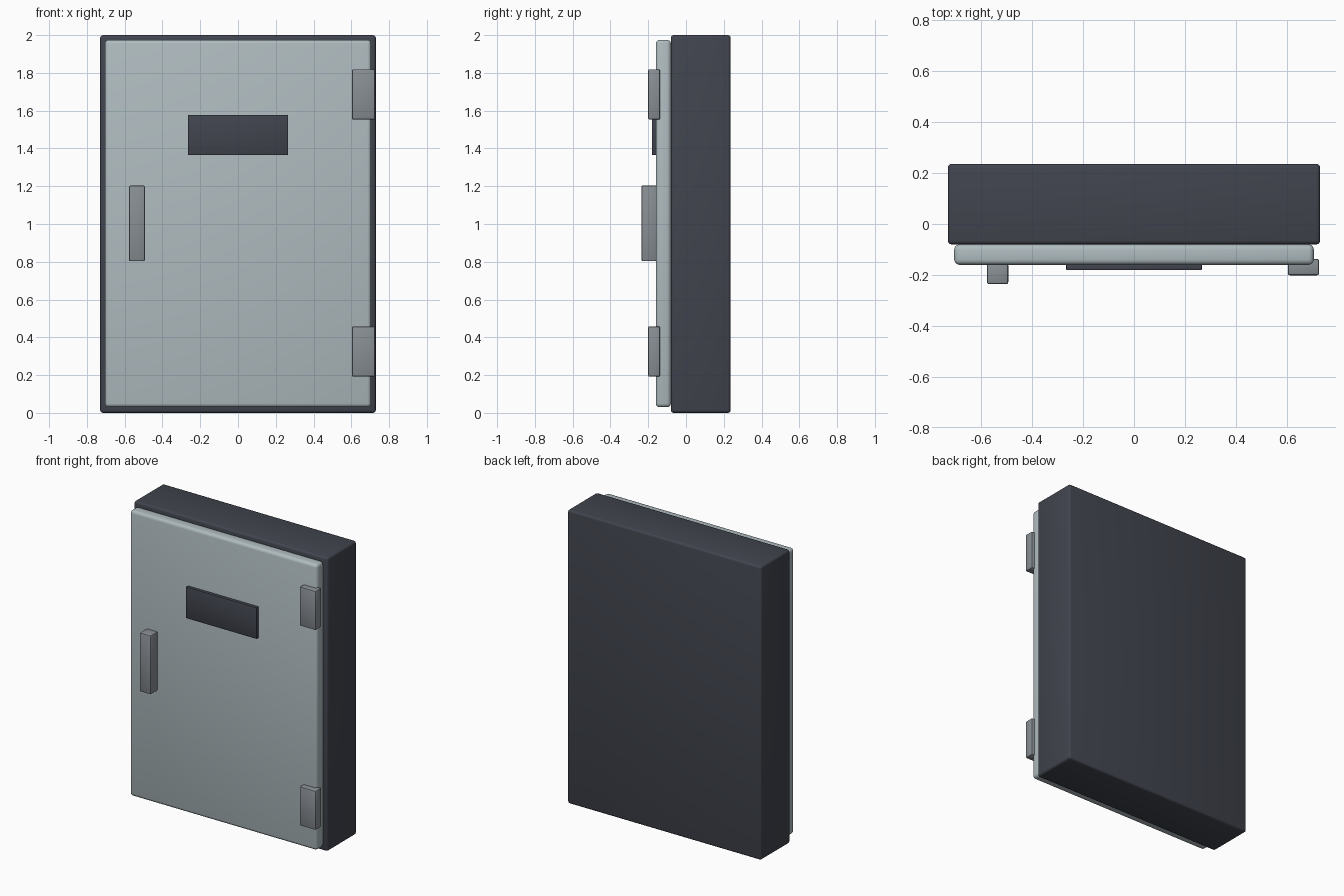
import bpy

if "Cube" in bpy.data.objects:
    bpy.data.objects.remove(bpy.data.objects["Cube"])


def material(name, rgb):
    m = bpy.data.materials.new(name)
    m.diffuse_color = (*rgb, 1.0)
    m.use_nodes = True
    m.node_tree.nodes["Principled BSDF"].inputs["Base Color"].default_value = m.diffuse_color
    return m


dark = material("dark_slate", (0.052, 0.058, 0.075))
pale = material("pale_grey", (0.43, 0.50, 0.525))
steel = material("steel_grey", (0.25, 0.275, 0.30))


def box(name, x, y, z, mat, bevel, segments=3):
    """Bevelled box from (min, max) ranges on each axis."""
    ranges = (x, y, z)
    bpy.ops.mesh.primitive_cube_add(size=1, location=[(a + b) / 2 for a, b in ranges])
    ob = bpy.context.object
    ob.name = name
    ob.scale = [b - a for a, b in ranges]
    bpy.ops.object.transform_apply(location=False, rotation=False, scale=True)
    ob.data.materials.append(mat)
    mod = ob.modifiers.new("soft_edges", 'BEVEL')
    mod.width = bevel
    mod.segments = segments
    bpy.ops.object.modifier_apply(modifier=mod.name)
    bpy.ops.object.shade_smooth_by_angle()
    return ob


# Cabinet body and the door on its front
box("cabinet_body", (-0.73, 0.73), (-0.08, 0.236), (0.0, 2.0), dark, 0.015)
box("door", (-0.705, 0.705), (-0.16, -0.08), (0.03, 1.975), pale, 0.02)

# Label plate and pull handle
box("label_plate", (-0.266, 0.266), (-0.181, -0.155), (1.364, 1.578), dark, 0.004, 2)
box("handle", (-0.577, -0.493), (-0.236, -0.155), (0.803, 1.204), steel, 0.008, 2)

# Two hinges on the right edge
for name, z in (("lower_hinge", 0.325), ("upper_hinge", 1.686)):
    box(name, (0.603, 0.726), (-0.201, -0.137), (z - 0.133, z + 0.133), steel, 0.008, 2)
